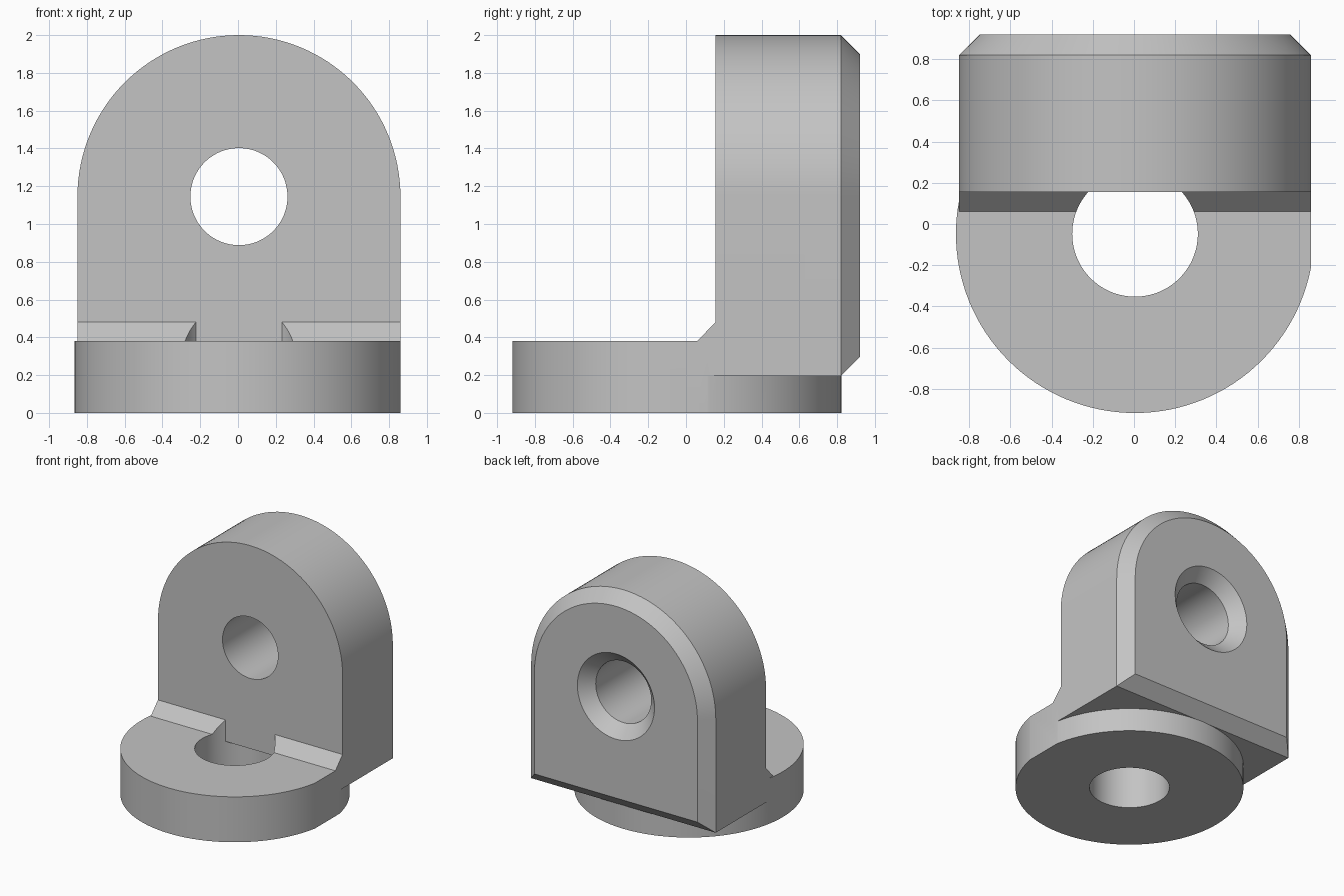
import bpy, bmesh, math
from mathutils import Matrix, Vector

if "Cube" in bpy.data.objects:
    bpy.data.objects.remove(bpy.data.objects["Cube"])

CX = 0.005                       # shared centre line
HALF = 0.855                     # half width of the upright
DISK_Y, DISK_R, DISK_H = -0.048, 0.87, 0.38
HOLE_Z, FRONT, SHOULDER, BACK = 1.145, 0.155, 0.82, 0.92
BOTTOM, BEVEL = 0.195, 0.1

grey = bpy.data.materials.new("plain grey")
grey.use_nodes = True
grey.diffuse_color = (0.55, 0.55, 0.55, 1)
grey.node_tree.nodes["Principled BSDF"].inputs["Base Color"].default_value = (0.55, 0.55, 0.55, 1)


def loft(name, rings):
    """Closed solid through matching rings of points."""
    bm = bmesh.new()
    loops = [[bm.verts.new(p) for p in ring] for ring in rings]
    n = len(loops[0])
    for a, b in zip(loops, loops[1:]):
        for i in range(n):
            j = (i + 1) % n
            bm.faces.new((a[i], a[j], b[j], b[i]))
    bm.faces.new(loops[0])
    bm.faces.new(loops[-1])
    bmesh.ops.recalc_face_normals(bm, faces=bm.faces)
    mesh = bpy.data.meshes.new(name)
    bm.to_mesh(mesh)
    bm.free()
    mesh.materials.append(grey)
    obj = bpy.data.objects.new(name, mesh)
    bpy.context.collection.objects.link(obj)
    return obj


def circle(r, n=128):
    return [(r * math.cos(math.tau * i / n), r * math.sin(math.tau * i / n)) for i in range(n)]


def upright_cylinder(name, r, z0, z1):
    return loft(name, [[(CX + u, DISK_Y + v, z) for u, v in circle(r)] for z in (z0, z1)])


def box(name, lo, hi):
    corners = [(lo[0], lo[1]), (hi[0], lo[1]), (hi[0], hi[1]), (lo[0], hi[1])]
    return loft(name, [[(x, y, z) for x, y in corners] for z in (lo[2], hi[2])])


def combine(target, tool, operation):
    """Apply a boolean and discard the tool."""
    tool.hide_render = True
    mod = target.modifiers.new("combine", 'BOOLEAN')
    mod.operation, mod.object, mod.solver = operation, tool, 'EXACT'
    bpy.context.view_layer.objects.active = target
    bpy.ops.object.modifier_apply(modifier=mod.name)
    bpy.data.objects.remove(tool)


def arch(y, inset):
    """Arched outline of the upright at depth y."""
    r, n = HALF - inset, 64
    pts = [(CX + r * math.cos(math.pi * i / n), y, HOLE_Z + r * math.sin(math.pi * i / n))
           for i in range(n + 1)]
    return pts + [(CX - r, y, BOTTOM + inset), (CX + r, y, BOTTOM + inset)]


# Round foot, flattened along its right edge
bracket = upright_cylinder("angle_bracket", DISK_R, 0, DISK_H)
combine(bracket, box("edge_trim", (CX + HALF, -2, -1), (2, 2, 1)), 'DIFFERENCE')

# Arched upright with a bevelled back rim
combine(bracket, loft("upright", [arch(FRONT, 0), arch(SHOULDER, 0), arch(BACK, BEVEL)]), 'UNION')

# Sloped fillet joining foot and upright
slope = [(0.06, BOTTOM), (0.06, DISK_H), (FRONT, 0.48), (0.4, 0.48), (0.4, BOTTOM)]
combine(bracket, loft("fillet", [[(x, y, z) for y, z in slope]
                                 for x in (CX - HALF, CX + HALF)]), 'UNION')

# Vertical bore, stopping under the upright
bore = upright_cylinder("foot_bore", 0.305, -0.2, 0.7)
combine(bore, box("bore_stop", (-1, FRONT, 0.3), (1, 1, 1)), 'DIFFERENCE')
combine(bracket, bore, 'DIFFERENCE')

# Horizontal bore with a countersunk back
steps = [(-0.2, 0.257), (SHOULDER, 0.257), (BACK + 0.05, 0.407)]
combine(bracket, loft("upright_bore", [[(CX + u, y, HOLE_Z + v) for u, v in circle(r)]
                                       for y, r in steps]), 'DIFFERENCE')

# Smooth curves, crisp edges
bpy.ops.object.select_all(action='DESELECT')
bracket.select_set(True)
bpy.context.view_layer.objects.active = bracket
bpy.ops.object.shade_smooth_by_angle(angle=math.radians(25))
